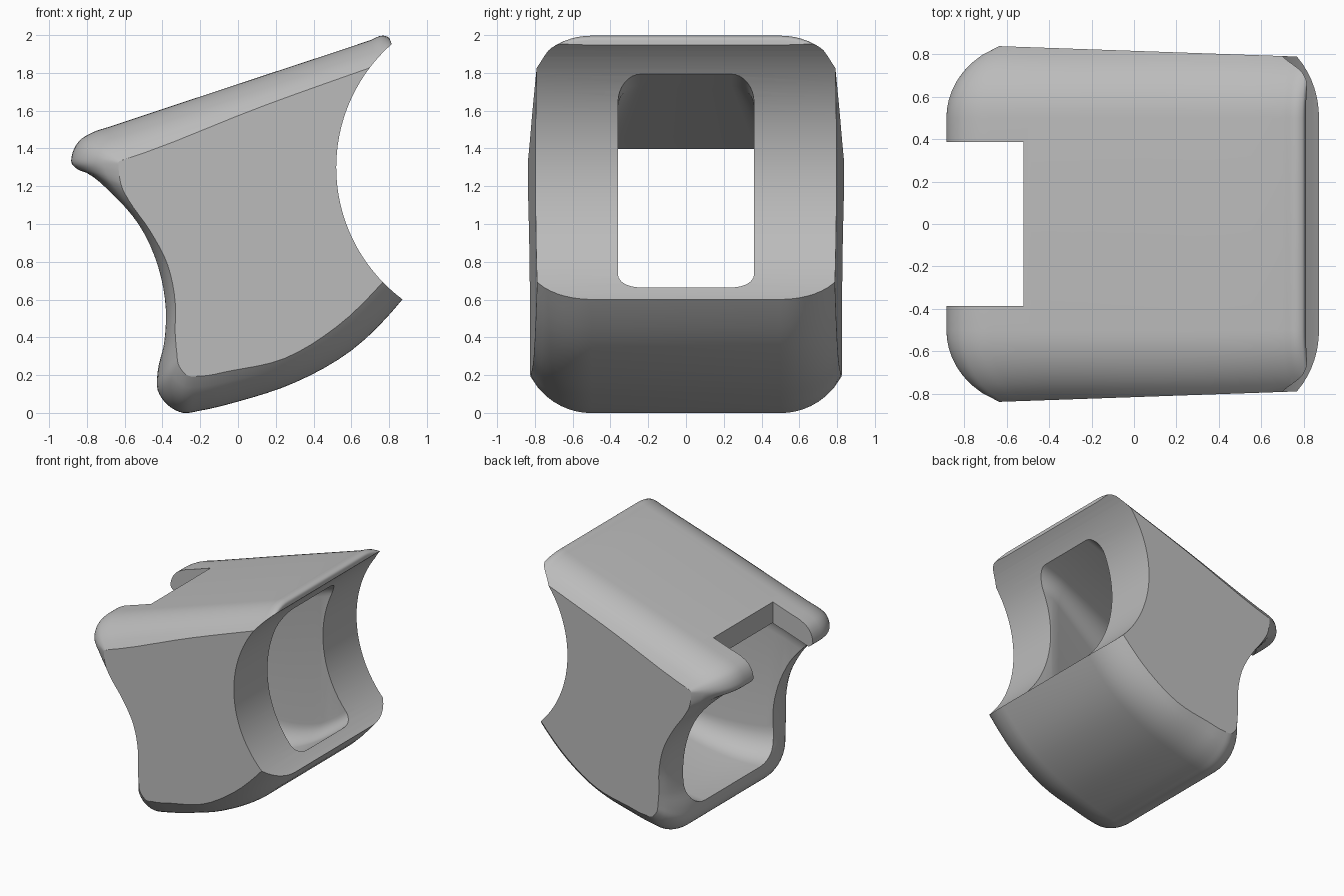
import bpy, bmesh, math
from mathutils import Vector
from mathutils.geometry import interpolate_bezier

if "Cube" in bpy.data.objects:
    bpy.data.objects.remove(bpy.data.objects["Cube"])

grey = bpy.data.materials.new("plain_grey")
grey.use_nodes = True
grey.diffuse_color = (0.5, 0.5, 0.5, 1)
grey.node_tree.nodes["Principled BSDF"].inputs["Base Color"].default_value = (0.5, 0.5, 0.5, 1)


def loft(name, rings):
    """Closed solid through a list of equal-length rings."""
    bm = bmesh.new()
    loops = [[bm.verts.new(p) for p in ring] for ring in rings]
    n = len(loops[0])
    for a, b in zip(loops, loops[1:]):
        for i in range(n):
            j = (i + 1) % n
            bm.faces.new((a[i], a[j], b[j], b[i]))
    bm.faces.new(loops[0])
    bm.faces.new(loops[-1])
    bmesh.ops.recalc_face_normals(bm, faces=bm.faces)
    mesh = bpy.data.meshes.new(name)
    bm.to_mesh(mesh)
    bm.free()
    mesh.materials.append(grey)
    ob = bpy.data.objects.new(name, mesh)
    bpy.context.collection.objects.link(ob)
    return ob


def smooth_path(points, steps=4):
    """Smooth curve through points, tangents favouring the shorter neighbour."""
    pts = [Vector(p) for p in points]
    tangents = []
    for i, p in enumerate(pts):
        a, b = pts[max(i - 1, 0)], pts[min(i + 1, len(pts) - 1)]
        ha, hb = (p - a).length, (b - p).length
        va = (p - a) / ha if ha else (b - p) / hb
        vb = (b - p) / hb if hb else va
        tangents.append((va * hb + vb * ha) / (ha + hb))
    path = []
    for i in range(len(pts) - 1):
        h = (pts[i + 1] - pts[i]).length / 3
        path += interpolate_bezier(pts[i], pts[i] + tangents[i] * h,
                                   pts[i + 1] - tangents[i + 1] * h, pts[i + 1], steps + 1)[:-1]
    return path + [pts[-1]]


# Side profile (x, z): middle outline, and where it shrinks to at the side walls
profile = [
    ((.99, .76), (.85, .9)), ((.87, .6), (.72, .74)), ((.6, .33), (.49, .5)),
    ((.3, .16), (.23, .32)), ((0, .06), (-.05, .245)), ((-.2, .012), (-.2, .21)),
    ((-.29, 0), (-.27, .212)), ((-.37, .04), (-.29, .23)), ((-.425, .12), (-.31, .26)),
    ((-.425, .22), (-.32, .32)), ((-.395, .36), (-.33, .42)), ((-.385, .55), (-.33, .58)),
    ((-.425, .77), (-.37, .78)), ((-.53, 1), (-.47, .97)), ((-.68, 1.17), (-.585, 1.13)),
    ((-.8, 1.27), (-.63, 1.21)), ((-.85, 1.29), (-.645, 1.27)), ((-.88, 1.32), (-.65, 1.31)),
    ((-.875, 1.38), (-.65, 1.33)), ((-.84, 1.44), (-.64, 1.34)), ((-.77, 1.485), (-.61, 1.35)),
    ((-.68, 1.515), (-.5, 1.38)), ((.1, 1.774), (.16, 1.6)), ((.7, 1.973), (.76, 1.78)),
    ((.77, 1.997), (.83, 1.8)), ((.8, 1.985), (.87, 1.81)), ((.808, 1.955), (.88, 1.79))]
outer = smooth_path([p[0] for p in profile])
inner = smooth_path([p[1] for p in profile])

# Body: flat across the middle, rounded towards slightly tapering side walls
FLAT, ROUND = 0.5, 0.366


def body_point(a, b, t, side):
    p = a
    for _ in range(6):
        across = (0.815 - 0.035 * p.x - FLAT) * t
        shrink = (ROUND - math.sqrt(ROUND ** 2 - across ** 2)) / 0.208
        p = a.lerp(b, shrink)
    return (p.x, side * (FLAT + across), p.y)


stations = [(i / 8, -1) for i in range(8, -1, -1)] + [(i / 8, 1) for i in range(9)]
body = loft("hollow_body", [[body_point(a, b, t, s) for a, b in zip(outer, inner)]
                            for t, s in stations])

# Cutter: cylinder for the concave end
cyl = [(1.392 + 0.872 * math.cos(k * math.tau / 128), 1.3 + 0.872 * math.sin(k * math.tau / 128))
       for k in range(128)]
end_cutter = loft("end_cutter", [[(x, y, z) for x, z in cyl] for y in (-1.2, 1.2)])


# Cutter: tunnel that widens towards the open end
def tunnel_ring(x):
    flare = min(max((0.5 - x) / 0.95, 0), 1)
    w, r = 0.36 + 0.24 * flare, 0.12 + 0.12 * flare
    xf = max(x, -0.3)
    low = 0.25 + 0.25 * xf + 0.3 * xf ** 2 + 0.05 * xf ** 3
    high = 1.57 + 0.332 * x
    ring = []
    for q, (sy, cz) in enumerate([(1, high - r), (-1, high - r), (-1, low + r), (1, low + r)]):
        for k in range(9):
            a = (q + k / 8) * math.pi / 2
            ring.append((x, sy * (w - r) + r * math.cos(a), cz + r * math.sin(a)))
    return ring


tunnel_cutter = loft("tunnel_cutter", [tunnel_ring(-1 + k * 0.075) for k in range(28)])

# Cutter: square notch in the top lip
notch_cutter = loft("notch_cutter", [[(x, y, z) for y, z in
                    ((-.385, 1), (.385, 1), (.385, 2), (-.385, 2))] for x in (-1.2, -.52)])

# Cut the body and drop the cutters
bpy.context.view_layer.objects.active = body
for cutter in (end_cutter, tunnel_cutter, notch_cutter):
    cutter.hide_render = True
    mod = body.modifiers.new(cutter.name, 'BOOLEAN')
    mod.operation, mod.solver, mod.object = 'DIFFERENCE', 'EXACT', cutter
    bpy.ops.object.modifier_apply(modifier=mod.name)
    bpy.data.objects.remove(cutter)

bpy.ops.object.select_all(action='DESELECT')
body.select_set(True)
bpy.ops.object.shade_smooth_by_angle(angle=math.radians(28))
